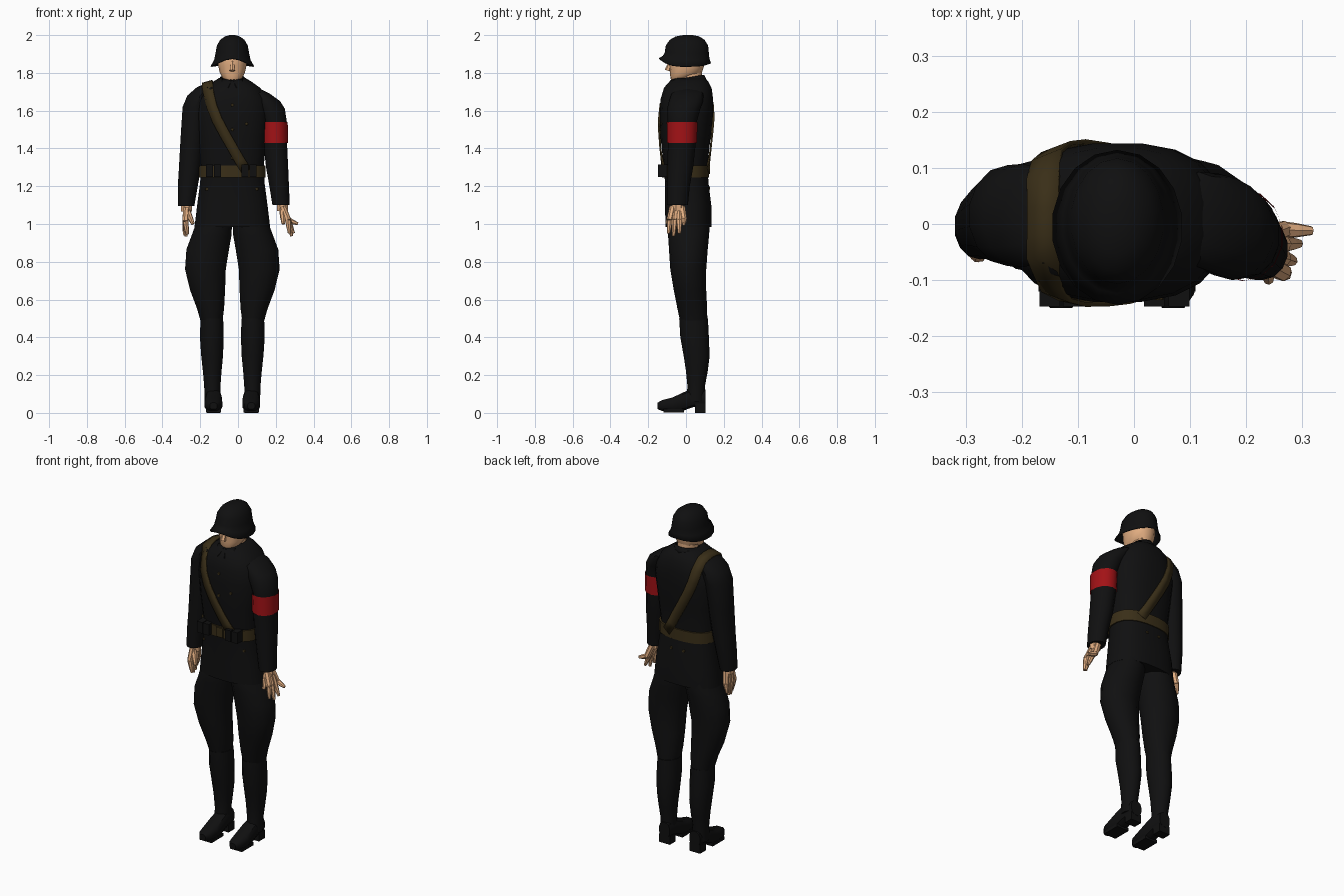
import bpy, bmesh, math
from mathutils import Vector, Matrix
from mathutils.bvhtree import BVHTree

if "Cube" in bpy.data.objects:
    bpy.data.objects.remove(bpy.data.objects["Cube"])

CX = -0.03  # body centre line


def material(name, r, g, b):
    m = bpy.data.materials.new(name)
    m.diffuse_color = (r, g, b, 1)
    m.use_nodes = True
    m.node_tree.nodes["Principled BSDF"].inputs["Base Color"].default_value = m.diffuse_color
    return m


BLACK = material("black_cloth", .005, .005, .0052)
LEATHER = material("brown_leather", .042, .028, .009)
RED = material("red_cloth", .36, .006, .008)
SKIN = material("skin", .76, .42, .22)


def finish(bm, name, mat):
    bmesh.ops.recalc_face_normals(bm, faces=bm.faces)
    me = bpy.data.meshes.new(name)
    bm.to_mesh(me)
    bm.free()
    ob = bpy.data.objects.new(name, me)
    me.materials.append(mat)
    bpy.context.collection.objects.link(ob)
    return ob


def loft(name, rings, mat, n=14, p=2.0, axis="z", caps=True, shift=None):
    """Skin of superellipse rings (t, u, v, ru, rv) stacked along an axis."""
    bm = bmesh.new()
    rows = []
    for t, u, v, ru, rv in rings:
        row = []
        for i in range(n):
            a = math.tau * (i + .5) / n
            c, s = math.cos(a), math.sin(a)
            x = u + ru * math.copysign(abs(c) ** (2 / p), c)
            y = v + rv * math.copysign(abs(s) ** (2 / p), s)
            z = t + (shift(t, s) if shift else 0)
            row.append(bm.verts.new((x, y, z) if axis == "z" else (x, z, y)))
        rows.append(row)
    for a, b in zip(rows, rows[1:]):
        for i in range(n):
            j = (i + 1) % n
            bm.faces.new((a[i], a[j], b[j], b[i]))
    if caps:
        bm.faces.new(rows[0])
        bm.faces.new(rows[-1])
    return finish(bm, name, mat)


def box(name, x, y, z, sx, sy, sz, mat):
    bm = bmesh.new()
    bmesh.ops.create_cube(bm, size=1, matrix=Matrix.Translation((x, y, z)) @ Matrix.Diagonal((sx, sy, sz, 1)))
    return finish(bm, name, mat)


def cone(bm, p, q, r1, r2, n=7):
    p, q = Vector(p), Vector(q)
    d = q - p
    m = Matrix.Translation((p + q) / 2) @ d.to_track_quat("Z", "Y").to_matrix().to_4x4()
    bmesh.ops.create_cone(bm, cap_ends=True, segments=n, radius1=r1, radius2=r2, depth=d.length, matrix=m)


def span(t, a, b, c, d):
    """Ring from min/max limits."""
    return (t, (a + b) / 2, (c + d) / 2, (b - a) / 2, (d - c) / 2)


# Jacket: height, half width, front y, back y
body = [(.985, .202, -.11, .135), (1.10, .188, -.112, .135), (1.22, .172, -.112, .12),
        (1.31, .168, -.12, .115), (1.45, .183, -.135, .13), (1.58, .195, -.14, .145),
        (1.66, .185, -.136, .145), (1.72, .15, -.118, .137), (1.755, .10, -.088, .118),
        (1.772, .072, -.062, .098)]
jacket = loft("jacket", [span(z, CX - w, CX + w, f, b) for z, w, f, b in body], BLACK, n=20, p=2.5)

# Sleeves
left_sleeve = loft("left_sleeve", [
    (1.74, -.145, .015, .035, .06), (1.725, -.16, .015, .058, .085), (1.68, -.20, .015, .07, .092),
    (1.62, -.225, .015, .07, .09), (1.45, -.24, .01, .066, .078), (1.30, -.254, .005, .06, .068),
    (1.20, -.266, 0, .054, .062), (1.095, -.275, -.008, .045, .055)], BLACK)
right_rings = [
    (1.72, .08, .01, .03, .05), (1.69, .115, .008, .055, .085), (1.65, .15, .0, .075, .09),
    (1.61, .175, -.012, .075, .088), (1.54, .195, -.02, .065, .077), (1.43, .197, -.022, .064, .074),
    (1.30, .207, -.03, .06, .068), (1.20, .218, -.04, .053, .06), (1.10, .228, -.045, .047, .055)]
loft("right_sleeve", right_rings, BLACK)

# Plain armband
loft("armband", [(z, u, v, a + .005, b + .005) for z, u, v, a, b in right_rings[4:6]], RED, caps=False)


# Hands: palm, four fingers and a thumb
def hand(name, wrist, knuckles, tips, thumb):
    bm = bmesh.new()
    wrist = Vector(wrist)
    cone(bm, wrist + Vector((0, 0, .03)), wrist - Vector((0, 0, .02)), .03, .03)
    for i, tip in enumerate(tips):
        k = Vector(knuckles) + Vector((0, (i - 1.5) * .025, 0))
        cone(bm, wrist + Vector((0, (i - 1.5) * .016, 0)), k, .018, .017)
        mid = k.lerp(Vector(tip), .5)
        cone(bm, k, mid, .016, .013)
        cone(bm, mid, tip, .013, .008)
    base = wrist + Vector((0, -.02, -.01))
    mid = base.lerp(Vector(thumb), .55)
    cone(bm, base, mid, .019, .015)
    cone(bm, mid, thumb, .015, .009)
    finish(bm, name, SKIN)


hand("right_hand", (.236, -.046, 1.09), (.265, -.048, 1.02),
     [(.272, -.092, .95), (.284, -.066, .936), (.294, -.035, .95), (.317, -.012, 1.0)], (.24, -.10, 1.0))
hand("left_hand", (-.272, -.012, 1.085), (-.278, -.015, 1.015),
     [(-.268, -.05, .945), (-.276, -.025, .935), (-.282, 0, .94), (-.286, .02, .96)], (-.238, -.06, 1.0))

# Breeches, boots, feet and heels
for side, s in (("left", -1), ("right", 1)):
    def leg(z, inner, outer, f, b):
        a, c = sorted((CX + s * inner, CX + s * outer))
        return span(z, a, c, f, b)
    loft(side + "_breeches", [
        leg(1.03, .0, .185, -.09, .12), leg(.98, .0, .203, -.097, .125), leg(.94, .002, .218, -.095, .122),
        leg(.865, .015, .246, -.09, .115), leg(.76, .032, .253, -.083, .107), leg(.65, .036, .226, -.065, .107),
        leg(.55, .042, .188, -.045, .112), leg(.48, .052, .168, -.03, .113)], BLACK)
    loft(side + "_boot", [
        leg(.50, .047, .17, -.036, .116), leg(.40, .044, .173, -.03, .121), leg(.30, .048, .166, -.012, .125),
        leg(.22, .056, .157, .0, .115), leg(.14, .062, .15, .008, .10), leg(.06, .062, .148, .0, .10)], BLACK)
    fx = CX + s * .1
    loft(side + "_foot", [
        (-.15, fx, .037, .02, .018), (-.125, fx, .039, .038, .03), (-.07, fx, .044, .048, .039),
        (-.01, fx, .062, .046, .05), (.04, fx, .08, .042, .05), (.104, fx, .08, .035, .045)],
        BLACK, n=12, p=2.6, axis="y")
    box(side + "_heel", fx, .075, .025, .07, .055, .05, BLACK)
    box(side + "_sole", fx, -.065, .011, .08, .11, .018, BLACK)

# Neck, head and nose
loft("neck", [(1.70, CX, .025, .056, .06), (1.85, CX, .025, .056, .06)], SKIN)
loft("head", [
    (1.757, CX, -.052, .03, .024), (1.772, CX, -.035, .052, .048), (1.80, CX, .0, .068, .084),
    (1.84, CX, .004, .077, .093), (1.89, CX, .006, .078, .096), (1.95, CX, .01, .06, .075)], SKIN, p=2.2)
bm = bmesh.new()
cone(bm, (CX, -.08, 1.865), (CX, -.098, 1.812), .008, .016, 6)
finish(bm, "nose", SKIN)

# Helmet: flared rim rising at the front
def rim(t, s):
    if t > 1.9:
        return 0
    return (.043 * max(0, -s) ** 3 + .016 * max(0, s) ** 4) * (1.9 - t) / .065


helmet = loft("helmet", [
    (1.835, CX, -.006, .117, .138), (1.868, CX, 0, .098, .124), (1.905, CX, .004, .09, .117),
    (1.945, CX, .005, .083, .112), (1.975, CX, .006, .065, .092), (1.993, CX, .008, .04, .062),
    (2.0, CX, .01, .015, .025)], BLACK, n=18, shift=rim, caps=False)
bm = bmesh.new()
bm.from_mesh(helmet.data)
bmesh.ops.holes_fill(bm, edges=[e for e in bm.edges if e.is_boundary and e.verts[0].co.z > 1.99])
bm.to_mesh(helmet.data)
bm.free()
sol = helmet.modifiers.new("thickness", "SOLIDIFY")
sol.thickness = .006

# Collar with two points
collar = loft("collar", [(1.745, CX, .018, .085, .095), (1.778, CX, .022, .064, .074)], BLACK,
              caps=False, shift=lambda t, s: .012 * s)
collar.modifiers.new("thickness", "SOLIDIFY").thickness = .006
for side, s in (("left", -1), ("right", 1)):
    bm = bmesh.new()
    pts = [(.003, -.072, 1.765), (.055, -.055, 1.77), (.062, -.105, 1.715), (.02, -.112, 1.72)]
    bm.faces.new([bm.verts.new((CX + s * x, y - .006, z)) for x, y, z in pts])
    finish(bm, side + "_collar_point", BLACK).modifiers.new("thickness", "SOLIDIFY").thickness = .008

# Belt, buckle and pouches
loft("belt", [span(z, CX - .178, CX + .178, -.127, .124) for z in (1.245, 1.31)], LEATHER, n=20, p=2.5)
box("belt_buckle", CX, -.127, 1.278, .045, .012, .055, LEATHER)
for i, x in enumerate((-.15, -.108, .036, .08)):
    box(f"belt_pouch_{i + 1}", x, -.115, 1.282, .037, .064, .066, BLACK)

# Surface lookup for strap and buttons
verts, polys = [], []
for ob in (jacket, left_sleeve):
    k = len(verts)
    verts += [v.co.copy() for v in ob.data.vertices]
    polys += [[k + i for i in f.vertices] for f in ob.data.polygons]
surface = BVHTree.FromPolygons(verts, polys)


def hit(origin, direction):
    loc = surface.ray_cast(Vector(origin), Vector(direction))[0]
    return loc and loc - Vector(direction) * .008


# Shoulder strap over the left shoulder, across chest and back
path = [(.045, 1.28), (.01, 1.335), (-.03, 1.405), (-.07, 1.475), (-.11, 1.55), (-.138, 1.62), (-.155, 1.69)]
pairs = []


def strap_side(s):
    out = []
    for i, (x, z) in enumerate(path):
        a, b = path[max(i - 1, 0)], path[min(i + 1, len(path) - 1)]
        d = Vector((b[0] - a[0], b[1] - a[1])).normalized() * .027
        out.append([hit((x + k * d.y, s, z - k * d.x), (0, -s, 0)) for k in (-1, 1)])
    return out


pairs = strap_side(-1)
pairs += [[hit((-.162 + k * .028, y, 3), (0, 0, -1)) for k in (-1, 1)] for y in (-.06, -.02, .03, .08)]
pairs += strap_side(1)[::-1]
bm = bmesh.new()
rows = [[bm.verts.new(p) for p in pr] for pr in pairs if all(pr)]
for a, b in zip(rows, rows[1:]):
    bm.faces.new((a[0], a[1], b[1], b[0]))
strap = finish(bm, "shoulder_strap", LEATHER)
mod = strap.modifiers.new("thickness", "SOLIDIFY")
mod.thickness, mod.offset = .008, 0

# Buttons: front row, pockets and back
bm = bmesh.new()
for x, z, s in ((CX, 1.63, -1), (CX, 1.5, -1), (CX, 1.35, -1), (.045, 1.53, -1),
                (-.165, 1.185, -1), (.1, 1.185, -1), (-.07, 1.19, 1), (.01, 1.19, 1)):
    p = hit((x, s, z), (0, -s, 0))
    cone(bm, p - Vector((0, s * .01, 0)), p - Vector((0, s * .003, 0)), .009, .007, 8)
finish(bm, "buttons", LEATHER)

# Smooth shading with sharp edges kept
bpy.ops.object.select_all(action="SELECT")
bpy.context.view_layer.objects.active = jacket
bpy.ops.object.shade_smooth_by_angle(angle=math.radians(35))
